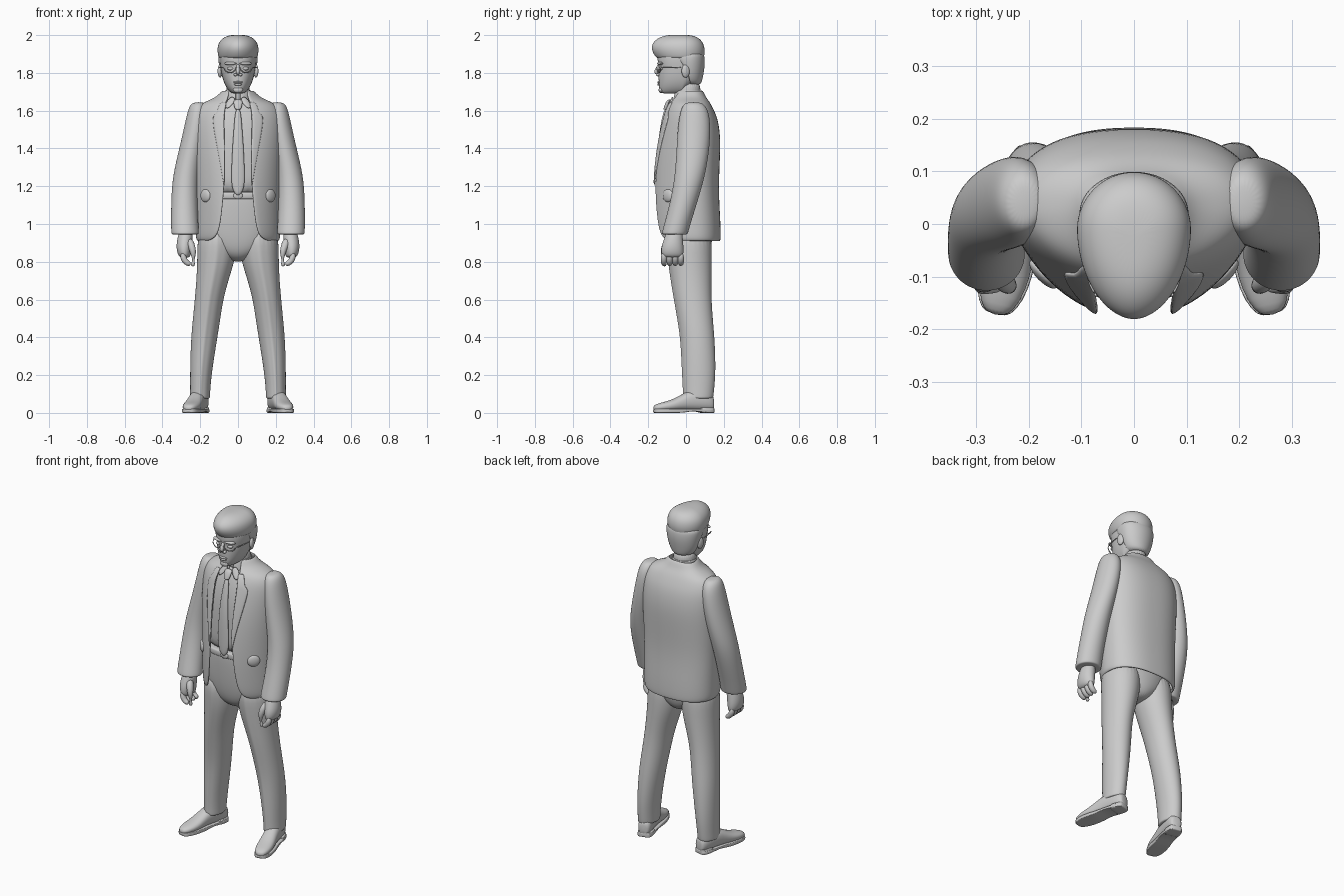
import bpy, bmesh, math
from mathutils import Matrix, Vector


def finish(name, bm, mirror=False, thick=0, sub=2):
    me = bpy.data.meshes.new(name)
    bm.to_mesh(me)
    bm.free()
    for p in me.polygons:
        p.use_smooth = True
    ob = bpy.data.objects.new(name, me)
    bpy.context.collection.objects.link(ob)
    if mirror:
        ob.modifiers.new("Mirror", 'MIRROR').merge_threshold = 0.0001
    if thick:
        m = ob.modifiers.new("Solidify", 'SOLIDIFY')
        m.thickness, m.offset = thick, -1
    if sub:
        m = ob.modifiers.new("Subdivision", 'SUBSURF')
        m.levels = m.render_levels = sub
    return ob


def loft(name, rings, closed=True, caps=True, **kw):
    bm = bmesh.new()
    rows = [[bm.verts.new(p) for p in r] for r in rings]
    n = len(rows[0])
    for a, b in zip(rows, rows[1:]):
        for i in range(n if closed else n - 1):
            j = (i + 1) % n
            bm.faces.new((a[i], a[j], b[j], b[i]))
    if closed and caps:
        bm.faces.new(rows[0])
        bm.faces.new(rows[-1])
        bmesh.ops.recalc_face_normals(bm, faces=bm.faces)
    return finish(name, bm, **kw)


def ring(z, rx, yf, yb, cx=0, cy=None, gap=0, nf=2, nb=2, n=32, crease=0):
    """Egg-shaped horizontal ring, optionally open by +-gap at the front."""
    cy = (yf + yb) / 2 if cy is None else cy
    t0 = math.asin((gap / rx) ** (nf / 2)) if gap else 0
    pts = []
    for i in range(n):
        t = t0 + (2 * math.pi - 2 * t0) * i / ((n - 1) if gap else n)
        s, c = math.sin(t), math.cos(t)
        e, ry = (nf, cy - yf) if c > 0 else (nb, yb - cy)
        x = math.copysign(abs(s) ** (2 / e), s) * rx
        y = cy - math.copysign(abs(c) ** (2 / e), c) * ry
        pts.append((cx + x, y - (crease if i == 0 else 0), z))
    return pts


def tube(name, path, radii, n=8, **kw):
    path = [Vector(p) for p in path]
    rings = []
    for i, p in enumerate(path):
        d = path[min(i + 1, len(path) - 1)] - path[max(i - 1, 0)]
        q = d.to_track_quat('Z', 'Y')
        rings.append([p + q @ Vector((math.cos(a), math.sin(a), 0)) * radii[i]
                      for a in [2 * math.pi * k / n for k in range(n)]])
    return loft(name, rings, **kw)


def ball(name, pos, size, rot=0, mirror=False):
    bm = bmesh.new()
    m = Matrix.Translation(pos) @ Matrix.Rotation(rot, 4, 'Z') @ Matrix.Diagonal((*size, 1))
    bmesh.ops.create_uvsphere(bm, u_segments=24, v_segments=14, radius=1, matrix=m)
    return finish(name, bm, mirror, sub=0)


# Jacket: z, half width, front y, back y, half opening
J = [(.908, .213, -.155, .180, .165), (.918, .222, -.165, .183, .135), (.95, .225, -.175, .184, .108),
     (1.02, .226, -.180, .182, .093), (1.12, .228, -.184, .176, .082), (1.22, .23, -.182, .174, .074),
     (1.35, .235, -.172, .180, .072), (1.46, .238, -.154, .183, .076), (1.55, .236, -.132, .170, .078),
     (1.60, .225, -.116, .150, .074), (1.635, .20, -.10, .132, .068), (1.655, .155, -.088, .118, .062),
     (1.675, .11, -.076, .104, .056), (1.71, .083, -.06, .088, .05)]
loft("jacket", [ring(z, w, f, b, cy=.03, gap=g, nf=1.8, nb=2.4, n=40) for z, w, f, b, g in J],
     closed=False, thick=.014)


def jacket_at(z):
    for a, b in zip(J, J[1:]):
        if a[0] <= z <= b[0]:
            t = (z - a[0]) / (b[0] - a[0])
            return [u + (v - u) * t for u, v in zip(a, b)]


def jacket_y(x, z):
    _, w, f, _, _ = jacket_at(z)
    return .03 - (.03 - f) * (1 - (x / w) ** 1.8) ** (1 / 1.8)


# Lapels follow the jacket surface
rows = []
for z, wide in [(1.2, .004), (1.3, .022), (1.42, .045), (1.52, .06), (1.575, .066), (1.585, .042), (1.62, .04), (1.65, .03)]:
    g = jacket_at(z)[4] - .003
    rows.append([(x, jacket_y(x, z) - .007, z) for x in [g + wide * k / 3 for k in range(4)]])
loft("lapel", rows, closed=False, mirror=True, thick=.01, sub=1)
# Hip pocket bumps
ball("pocket_bump", (.172, jacket_y(.172, 1.15) + .003, 1.15), (.036, .014, .034), .8, True)

# Sleeves: z, centre x, centre y, half width, half depth
S = [(1.645, .208, .04, .025, .035), (1.63, .21, .042, .045, .058), (1.59, .213, .045, .056, .078),
     (1.5, .225, .043, .063, .088), (1.38, .25, .036, .066, .087), (1.25, .278, .02, .069, .08),
     (1.13, .284, -.008, .07, .073), (1.02, .283, -.04, .072, .07), (.955, .28, -.058, .074, .07),
     (.945, .28, -.06, .072, .068), (.944, .28, -.06, .055, .052)]
loft("sleeve", [ring(z, w, y - d, y + d, cx=x, n=24) for z, x, y, w, d in S], mirror=True)

# Hands
H = [(.97, .275, -.06, .035, .04), (.925, .28, -.066, .042, .05), (.88, .285, -.072, .043, .06),
     (.84, .285, -.072, .036, .06), (.82, .28, -.07, .025, .05)]
loft("palm", [ring(z, w, y - d, y + d, cx=x, n=16) for z, x, y, w, d in H], mirror=True)
for k in range(4):
    y = -.117 + .03 * k
    tube("finger", [(.292, y, .88), (.294, y, .84), (.284, y, .805), (.262, y, .788), (.25, y, .79)],
         [.019, .019, .018, .016, .01], mirror=True)
tube("thumb", [(.265, -.085, .92), (.243, -.115, .88), (.234, -.12, .835), (.238, -.115, .79), (.24, -.112, .775)],
     [.024, .022, .019, .015, .008], mirror=True)

# Trouser legs: z, centre x, half width, front y, back y
L = [(.075, .201, .05, -.008, .14), (.08, .201, .053, -.012, .145), (.12, .2, .053, -.012, .149),
     (.22, .196, .058, -.018, .158), (.38, .181, .069, -.024, .153), (.5, .166, .073, -.042, .142),
     (.62, .151, .076, -.064, .134), (.74, .128, .09, -.083, .136), (.84, .112, .104, -.096, .138),
     (1.0, .108, .105, -.105, .135)]
loft("trouser_leg", [ring(z, w, f, b, cx=x, crease=.007, n=28) for z, x, w, f, b in L], mirror=True)
P = [(.80, .03, -.03, .08), (.83, .09, -.075, .115), (.88, .17, -.098, .136), (.97, .208, -.113, .145),
     (1.08, .208, -.122, .145), (1.15, .2, -.124, .14), (1.155, .19, -.118, .135)]
loft("trouser_hips", [ring(z, w, f, b, nf=2.3) for z, w, f, b in P])
loft("belt", [ring(z, w, f, .145, nf=2.3) for z, w, f in
              [(1.13, .19, -.12), (1.132, .203, -.13), (1.168, .203, -.13), (1.17, .19, -.12)]])
ball("belt_buckle", (0, -.13, 1.15), (.025, .008, .018))

# Shirt
T = [(1.14, .19, -.12, .14), (1.25, .2, -.128, .14), (1.4, .205, -.128, .145), (1.5, .2, -.118, .14),
     (1.58, .18, -.1, .125), (1.63, .12, -.082, .1), (1.66, .075, -.068, .08)]
loft("shirt", [ring(z, w, f, b, nf=2.3) for z, w, f, b in T])
loft("shirt_collar", [ring(z, w, f, b, gap=.012) for z, w, f, b in
                      [(1.63, .078, -.076, .085), (1.67, .074, -.068, .083), (1.71, .07, -.058, .08)]],
     closed=False, thick=.008)
loft("collar_leaf", [[(.008, -.082, 1.66), (.03, -.1, 1.632), (.06, -.108, 1.605)],
                     [(.03, -.072, 1.685), (.06, -.07, 1.66), (.075, -.088, 1.625)]],
     closed=False, mirror=True, thick=.008, sub=1)

# Tie: z, half width, y
for name, rows in [("tie_blade", [(1.15, .006, -.136), (1.185, .038, -.14), (1.3, .036, -.142), (1.42, .03, -.139),
                                  (1.52, .022, -.127), (1.615, .014, -.105)]),
                   ("tie_knot", [(1.605, .014, -.11), (1.612, .018, -.11), (1.645, .027, -.098), (1.66, .02, -.085)])]:
    loft(name, [ring(z, w, y - .01, y + .012, n=12) for z, w, y in rows])

# Neck and head: z, half width, front y, back y
loft("neck", [ring(z, .063, f, b) for z, f, b in [(1.62, -.05, .075), (1.69, -.055, .075), (1.76, -.06, .08)]])
F = [(1.69, .028, -.128, -.075), (1.70, .045, -.138, -.05), (1.725, .064, -.144, .01), (1.76, .079, -.145, .06),
     (1.80, .088, -.146, .08), (1.825, .091, -.142, .086), (1.85, .095, -.15, .09), (1.89, .098, -.152, .092),
     (1.93, .09, -.14, .08)]
loft("head", [ring(z, w, f, b, cy=-.02, nf=2.2) for z, w, f, b in F])
# Swept-up hair over the top, cropped hair at the back
U = [(1.872, .096, -.148, .09), (1.885, .104, -.162, .096), (1.91, .109, -.178, .1), (1.935, .109, -.184, .098),
     (1.96, .102, -.176, .09), (1.982, .084, -.152, .072), (1.996, .058, -.12, .045), (2.002, .025, -.075, .0)]
loft("hair_top", [ring(z, w, f, b, cy=-.01, nf=1.9) for z, w, f, b in U])
B = [(1.735, .055, .03, .078), (1.76, .078, .018, .086), (1.80, .093, .005, .094), (1.84, .101, -.03, .1),
     (1.88, .106, -.06, .1), (1.92, .1, -.06, .09)]
loft("hair_back", [ring(z, w, f, b, cy=.02, nf=4) for z, w, f, b in B])
ball("ear", (.095, -.002, 1.81), (.012, .022, .035), .25, True)

# Face details
tube("nose", [(0, -.135, 1.85), (0, -.15, 1.825), (0, -.16, 1.797), (0, -.152, 1.782)],
     [.008, .011, .016, .01])
ball("nostril", (.014, -.148, 1.79), (.009, .011, .008), 0, True)
ball("brow", (.04, -.137, 1.85), (.034, .014, .009), .25, True)
ball("eye", (.038, -.13, 1.823), (.018, .012, .01), 0, True)
ball("upper_lip", (0, -.143, 1.75), (.027, .009, .006))
ball("lower_lip", (0, -.142, 1.739), (.022, .01, .007))
ball("chin", (0, -.133, 1.71), (.026, .012, .016))

# Half-rim glasses
rim = [(.043 + .031 * math.cos(a), -.153 + .3 * .031 * (1 + math.cos(a)), 1.827 + .026 * math.sin(a))
       for a in [math.pi * (1 + k / 10) for k in range(11)]]
tube("glasses_rim", rim, [.0035] * 11, n=6, mirror=True, sub=1)
tube("glasses_temple", [(.074, -.135, 1.827), (.09, -.1, 1.828), (.1, -.02, 1.83)], [.0035] * 3, n=6, mirror=True, sub=1)
tube("glasses_bridge", [(-.013, -.153, 1.827), (0, -.158, 1.83), (.013, -.153, 1.827)], [.003] * 3, n=6, sub=1)

# Shoes: distance from heel, half width, bottom z, top z; toes turned out
D = [(0, .022, .012, .075), (.008, .036, .01, .1), (.05, .043, .01, .12), (.12, .043, .012, .125), (.17, .043, .012, .1),
     (.22, .048, .01, .072), (.27, .046, .01, .058), (.31, .034, .01, .048), (.328, .016, .012, .036)]
turn = Matrix.Translation((.186, .146, 0)) @ Matrix.Rotation(.24, 4, 'Z')


def shoe_part(name, rows, e):
    rings = []
    for d, w, lo, hi in rows:
        r = []
        for k in range(20):
            c, s = math.cos(k * math.pi / 10), math.sin(k * math.pi / 10)
            r.append(turn @ Vector((math.copysign(abs(c) ** (2 / e), c) * w, -d,
                                    (lo + hi) / 2 + math.copysign(abs(s) ** (2 / e), s) * (hi - lo) / 2)))
        rings.append(r)
    loft(name, rings, mirror=True, sub=1)


shoe_part("shoe_upper", D, 2.3)
shoe_part("shoe_sole", [(d, w + .004, .012 if .08 < d < .15 else 0, .022) for d, w, _, _ in D], 8)
shoe_part("shoe_heel", [(0, .026, 0, .03), (.008, .038, 0, .03), (.05, .045, 0, .03), (.085, .045, 0, .03)], 8)
